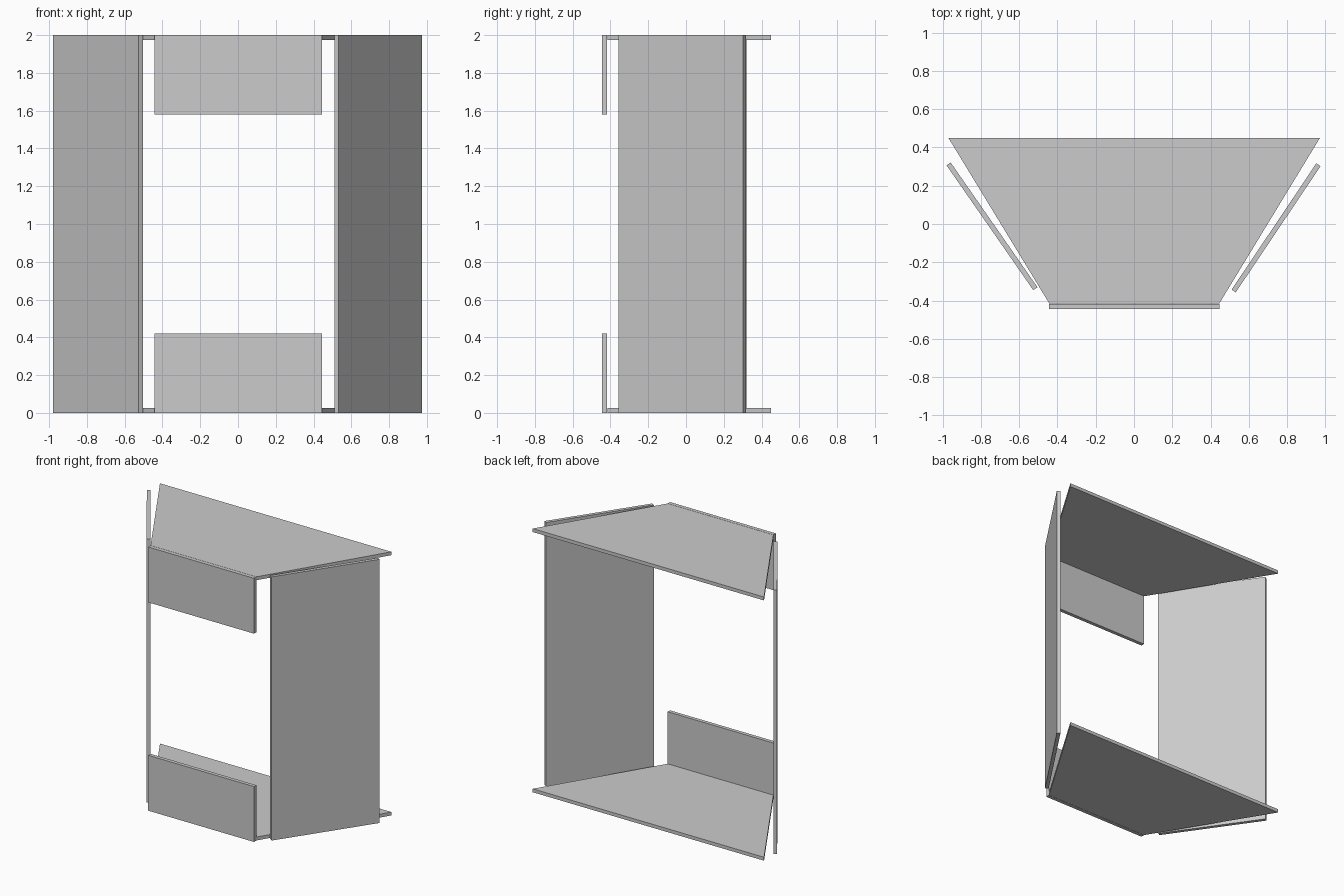
import bpy

if "Cube" in bpy.data.objects:
    bpy.data.objects.remove(bpy.data.objects["Cube"])


def prism(name, outline, z0, z1):
    """Extrude a plan outline (counter-clockwise from above) between two heights."""
    n = len(outline)
    verts = [(x, y, z) for z in (z0, z1) for x, y in outline]
    faces = [tuple(reversed(range(n))), tuple(range(n, 2 * n))]
    faces += [(i, (i + 1) % n, (i + 1) % n + n, i + n) for i in range(n)]
    mesh = bpy.data.meshes.new(name)
    mesh.from_pydata(verts, [], faces)
    obj = bpy.data.objects.new(name, mesh)
    bpy.context.collection.objects.link(obj)
    return obj


T = 0.026  # board thickness

# Trapezoid top and bottom boards
board = [(-0.443, -0.415), (0.446, -0.415), (0.972, 0.45), (-0.97, 0.45)]
prism("bottom_board", board, 0, T)
prism("top_board", board, 2 - T, 2)

# Front panels, lower and upper
front = [(-0.443, -0.445), (0.446, -0.445), (0.446, -0.417), (-0.443, -0.417)]
prism("lower_front_panel", front, 0, 0.42)
prism("upper_front_panel", front, 1.58, 2)

# Full-height slanted side panels
prism("left_side_panel",
      [(-0.980, 0.307), (-0.527, -0.345), (-0.504, -0.331), (-0.958, 0.321)], 0, 2)
prism("right_side_panel",
      [(0.532, -0.357), (0.975, 0.302), (0.953, 0.317), (0.510, -0.343)], 0, 2)
